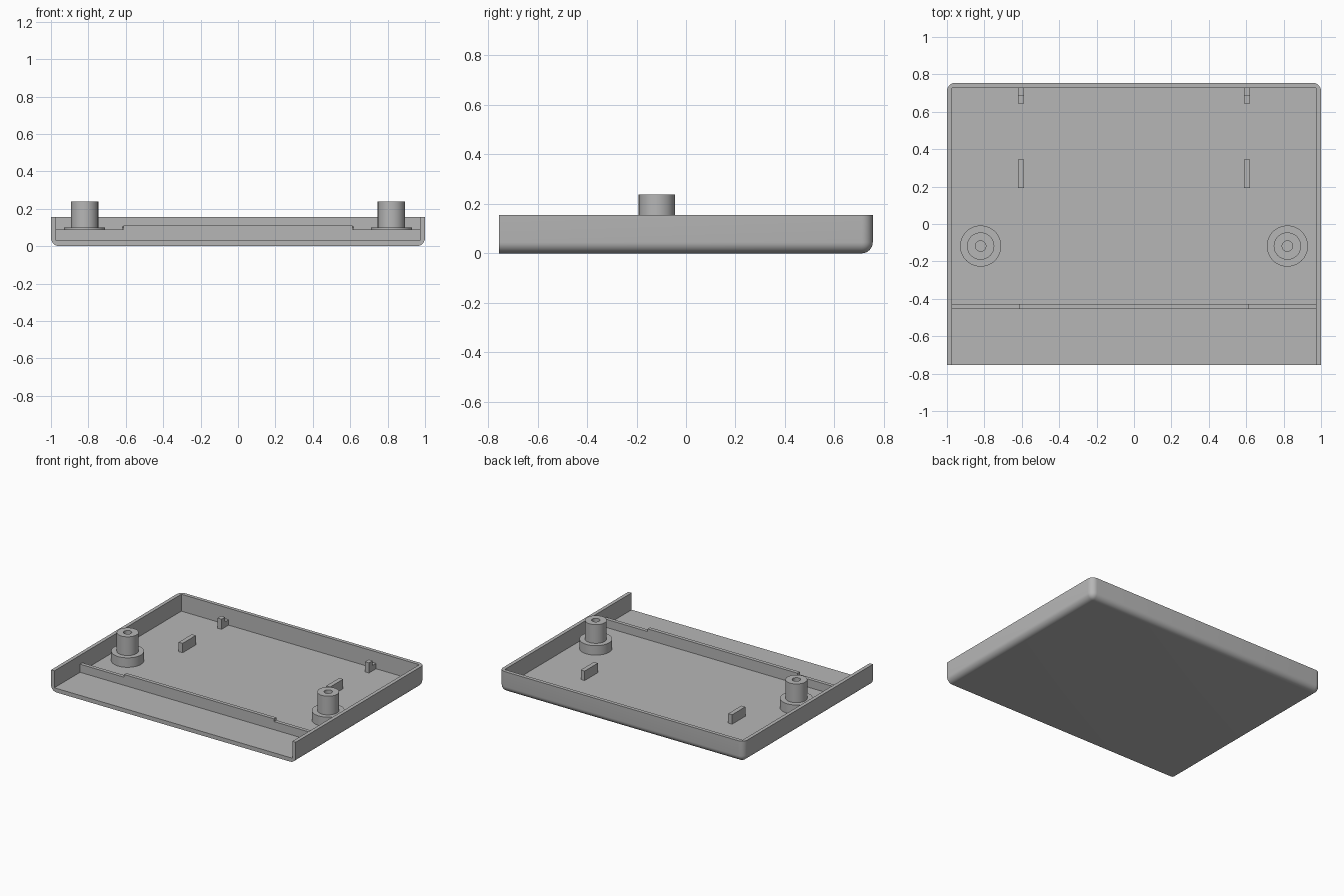
import bpy, bmesh, math
from mathutils import Vector

if "Cube" in bpy.data.objects:
    bpy.data.objects.remove(bpy.data.objects["Cube"], do_unlink=True)

# Single plastic colour
grey = bpy.data.materials.new("grey plastic")
grey.use_nodes = True
colour = (0.47, 0.47, 0.47, 1)
grey.diffuse_color = colour
grey.node_tree.nodes["Principled BSDF"].inputs["Base Color"].default_value = colour

FLOOR = 0.03      # top of the floor
SINK = 0.02       # parts start slightly inside the floor
WALL = 0.027
HALF_Y = 0.755
HEIGHT = 0.155


def finish(bm, name):
    bmesh.ops.recalc_face_normals(bm, faces=bm.faces)
    mesh = bpy.data.meshes.new(name)
    bm.to_mesh(mesh)
    bm.free()
    mesh.materials.append(grey)
    obj = bpy.data.objects.new(name, mesh)
    bpy.context.collection.objects.link(obj)
    return obj


def smooth(obj):
    bpy.ops.object.select_all(action='DESELECT')
    obj.select_set(True)
    bpy.context.view_layer.objects.active = obj
    bpy.ops.object.shade_smooth_by_angle(angle=math.radians(35))


def box_mesh(lo, hi):
    bm = bmesh.new()
    bmesh.ops.create_cube(bm, size=1)
    lo, hi = Vector(lo), Vector(hi)
    for v in bm.verts:
        v.co = (lo + hi) / 2 + v.co * (hi - lo)
    return bm


def prism(name, outline, axis, start, end):
    """Extrude a flat outline (u, z) along x or y."""
    bm = bmesh.new()
    if axis == 'x':
        pts, move = [(start, u, z) for u, z in outline], (end - start, 0, 0)
    else:
        pts, move = [(u, start, z) for u, z in outline], (0, end - start, 0)
    face = bm.faces.new([bm.verts.new(p) for p in pts])
    new = bmesh.ops.extrude_face_region(bm, geom=[face])["geom"]
    bmesh.ops.translate(bm, vec=move, verts=[g for g in new if isinstance(g, bmesh.types.BMVert)])
    return finish(bm, name)


# Tray shell: rounded on the bottom and back, open at the front
bm = box_mesh((-1, -HALF_Y, 0), (1, HALF_Y, HEIGHT))
rounded = []
for e in bm.edges:
    mid = (e.verts[0].co + e.verts[1].co) / 2
    bottom = mid.z < 0.01 and mid.y > -0.7
    back_corner = mid.y > 0.7 and abs(mid.x) > 0.9
    if bottom or back_corner:
        rounded.append(e)
bmesh.ops.bevel(bm, geom=rounded, offset=0.045, segments=8, profile=0.5, affect='EDGES')
tray = finish(bm, "tray_shell")

cavity = finish(box_mesh((-1 + WALL, -1, FLOOR), (1 - WALL, HALF_Y - WALL, 0.5)), "cavity_cutter")
cavity.hide_render = True
cut = tray.modifiers.new("cavity", 'BOOLEAN')
cut.operation = 'DIFFERENCE'
cut.solver = 'EXACT'
cut.object = cavity
bpy.context.view_layer.objects.active = tray
bpy.ops.object.modifier_apply(modifier=cut.name)
bpy.data.objects.remove(cavity, do_unlink=True)
smooth(tray)

# Cross rib with a raised middle
end, step, low, high = 0.98, 0.613, 0.09, 0.11
prism("cross_rib", [(-end, SINK), (end, SINK), (end, low), (step, low),
                    (step, high), (-step, high), (-step, low), (-end, low)], 'y', -0.455, -0.428)


# Screw boss: wide collar, narrow post and a blind hole
def screw_boss(name, x):
    profile = [(0, SINK), (0.11, SINK), (0.11, 0.1), (0.073, 0.1),
               (0.073, 0.238), (0.028, 0.238), (0.028, 0.06), (0, 0.06)]
    bm = bmesh.new()
    verts = [bm.verts.new((r, 0, z)) for r, z in profile]
    edges = [bm.edges.new(pair) for pair in zip(verts, verts[1:])]
    bmesh.ops.spin(bm, geom=verts + edges, cent=(0, 0, 0), axis=(0, 0, 1),
                   angle=math.tau, steps=48)
    bmesh.ops.remove_doubles(bm, verts=bm.verts, dist=0.0005)
    bmesh.ops.translate(bm, vec=(x, -0.118, 0), verts=bm.verts)
    smooth(finish(bm, name))


for side, s in (("left", 1), ("right", -1)):
    screw_boss(side + "_screw_boss", s * 0.82)
    x0, x1 = s * 0.603 - 0.016, s * 0.603 + 0.016
    # Locating block on the floor
    finish(box_mesh((x0, 0.192, SINK), (x1, 0.345, 0.1)), side + "_locating_block")
    # Stepped catch against the back wall
    prism(side + "_back_catch", [(0.645, SINK), (0.735, SINK), (0.735, 0.07),
                                 (0.688, 0.07), (0.688, 0.105), (0.645, 0.105)], 'x', x0, x1)
